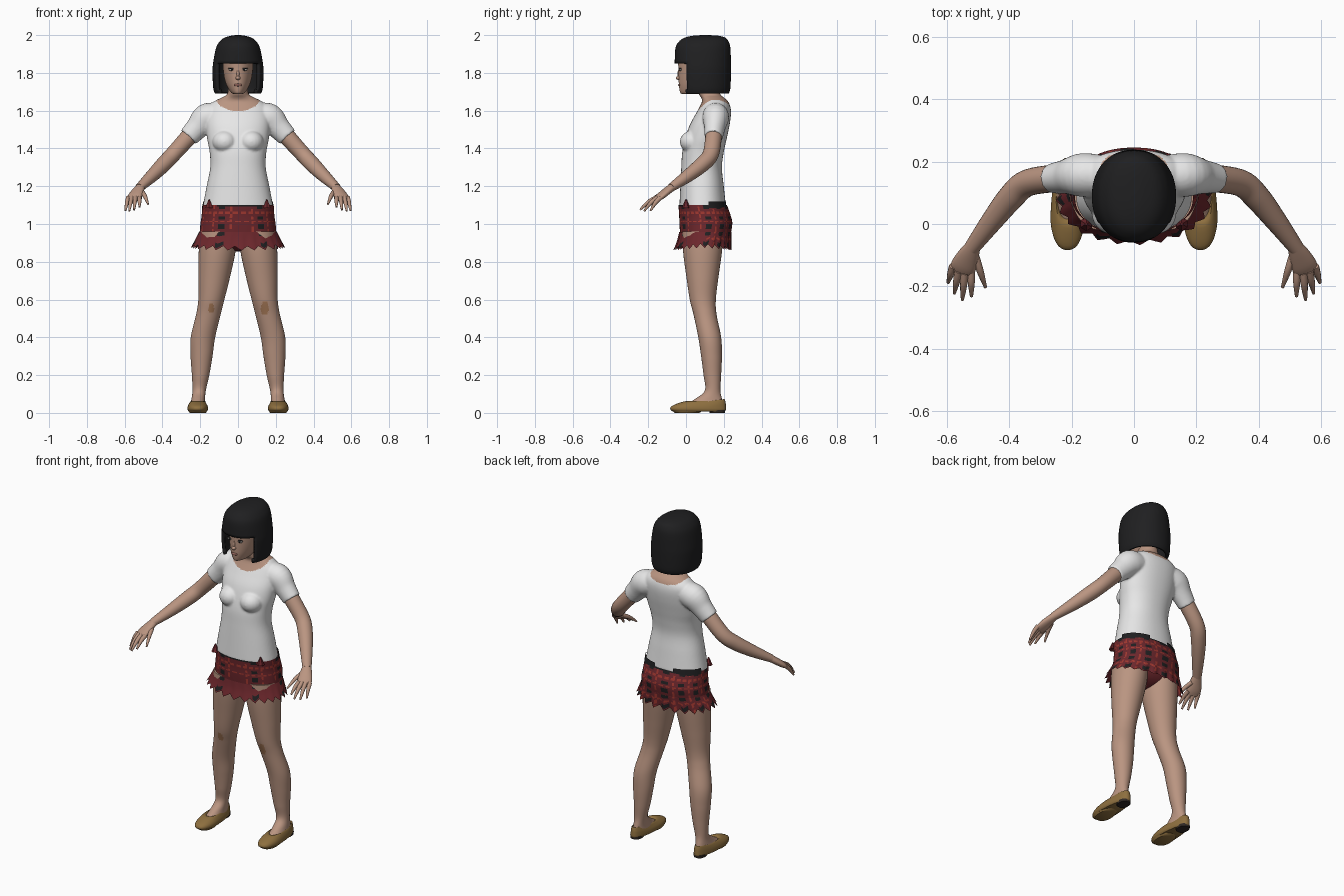
import bpy, bmesh
from math import cos, sin, pi, copysign
from mathutils import Vector, Matrix

cube = bpy.data.objects.get("Cube")
if cube:
    bpy.data.objects.remove(cube, do_unlink=True)


def material(name, r, g, b):
    mat = bpy.data.materials.new(name)
    mat.use_nodes = True
    mat.diffuse_color = (r, g, b, 1)
    shader = mat.node_tree.nodes["Principled BSDF"]
    shader.inputs["Base Color"].default_value = (r, g, b, 1)
    shader.inputs["Roughness"].default_value = 0.8
    return mat


skin = material("skin", .49, .30, .22)
graze = material("knee graze", .36, .18, .09)
white = material("white cotton", .8, .8, .8)
black = material("black", .014, .014, .015)
dark_red = material("dark red", .15, .02, .025)
bright_red = material("bright red", .36, .04, .03)
tan = material("tan leather", .27, .16, .05)
sole_dark = material("dark sole", .03, .022, .018)
lip = material("lips", .36, .16, .13)
eye_white = material("eye white", .6, .56, .52)


# ---- shape helpers ----
def smooth_rows(rows, sub):
    """Catmull-Rom interpolation of rows of numbers."""
    out = []
    for k in range(len(rows) - 1):
        a, b, c, d = [rows[min(max(k + o, 0), len(rows) - 1)] for o in (-1, 0, 1, 2)]
        for s in range(sub):
            t = s / sub
            out.append([q + .5 * t * (r - p + t * (2*p - 5*q + 4*r - u + t * (3*q - p - 3*r + u)))
                        for p, q, r, u in zip(a, b, c, d)])
    return out + [list(rows[-1])]


def oval(angle, power):
    c, s = cos(angle), sin(angle)
    return copysign(abs(c) ** (2 / power), c), copysign(abs(s) ** (2 / power), s)


def level_rings(rows, n=48, sub=5, power=2, side=1):
    """Horizontal rings from rows of z, x0, x1, y0, y1 or z, half width, y0, y1."""
    rows = [r if len(r) == 5 else (r[0], -r[1], *r[1:]) for r in rows]
    rings = []
    for z, x0, x1, y0, y1 in smooth_rows(rows, sub):
        ring = []
        for i in range(n):
            c, s = oval(2 * pi * i / n, power)
            ring.append(Vector((side * ((x0 + x1) + c * (x1 - x0)) / 2, ((y0 + y1) + s * (y1 - y0)) / 2, z)))
        rings.append(ring)
    return rings


def tube_rings(rows, n=20, sub=5, side=1):
    """Rings across a path from rows of x, y, z, horizontal radius, other radius."""
    rows = smooth_rows(rows, sub)
    mids = [Vector(r[:3]) for r in rows]
    rings = []
    for k, row in enumerate(rows):
        along = (mids[min(k + 1, len(mids) - 1)] - mids[max(k - 1, 0)]).normalized()
        u = along.cross(Vector((0, 0, 1))).normalized()
        v = u.cross(along)
        pts = [mids[k] + u * cos(2*pi*i/n) * row[3] + v * sin(2*pi*i/n) * row[4] for i in range(n)]
        rings.append([Vector((side * p.x, p.y, p.z)) for p in pts])
    return rings


def skin_rings(bm, rings, caps=(True, True)):
    loops = [[bm.verts.new(p) for p in ring] for ring in rings]
    n = len(loops[0])
    for a, b in zip(loops, loops[1:]):
        for i in range(n):
            bm.faces.new((a[i], a[(i + 1) % n], b[(i + 1) % n], b[i]))
    for wanted, loop in zip(caps, (loops[0], loops[-1])):
        if wanted:
            bm.faces.new(loop)


def add_ball(bm, centre, radii, segments=20):
    place = Matrix.Translation(centre) @ Matrix.Diagonal((*radii, 1))
    bmesh.ops.create_uvsphere(bm, u_segments=segments, v_segments=segments // 2 + 2, radius=1, matrix=place)


def paint(mesh, mats, rule):
    for mat in mats:
        mesh.materials.append(mat)
    if rule:
        for face in mesh.polygons:
            face.material_index = rule(face.center, face.index)


def finish(name, bm, mats, rule=None, angle=50):
    bmesh.ops.recalc_face_normals(bm, faces=bm.faces)
    mesh = bpy.data.meshes.new(name)
    bm.to_mesh(mesh)
    bm.free()
    ob = bpy.data.objects.new(name, mesh)
    bpy.context.collection.objects.link(ob)
    paint(mesh, mats, rule)
    shade(ob, angle)
    return ob


def shade(ob, angle=50):
    bpy.ops.object.select_all(action='DESELECT')
    ob.select_set(True)
    bpy.context.view_layer.objects.active = ob
    bpy.ops.object.shade_smooth_by_angle(angle=angle * pi / 180)


def solid(name, rings, mats, rule=None, caps=(True, True)):
    bm = bmesh.new()
    skin_rings(bm, rings, caps)
    return finish(name, bm, mats, rule)


def ball(name, centre, radii, mat):
    bm = bmesh.new()
    add_ball(bm, centre, radii)
    return finish(name, bm, [mat])


# ---- shirt, upper chest and neck fused into one surface ----
bm = bmesh.new()
skin_rings(bm, level_rings([
    (1.09, .187, -.035, .212), (1.2, .166, -.03, .2), (1.3, .147, -.025, .19), (1.38, .15, -.02, .2),
    (1.45, .163, -.005, .215), (1.52, .17, .018, .23), (1.58, .168, .05, .238), (1.62, .158, .072, .235),
    (1.65, .125, .085, .222), (1.67, .085, .08, .2), (1.69, .056, .066, .18), (1.75, .05, .05, .17)], 56, 5, 2.2))
for side in (1, -1):
    skin_rings(bm, tube_rings([
        (.1, .155, 1.575, .065, .065), (.165, .157, 1.562, .07, .076),
        (.215, .152, 1.51, .056, .062), (.262, .146, 1.46, .048, .054)], 28, 5, side))
    add_ball(bm, (side * .07, .035, 1.435), (.066, .068, .06))
shirt = finish("shirt_and_neck", bm, [])
fuse = shirt.modifiers.new("fuse", 'REMESH')
fuse.mode, fuse.voxel_size = 'VOXEL', .0065
soften = shirt.modifiers.new("soften", 'SMOOTH')
soften.iterations = 4
graph = bpy.context.evaluated_depsgraph_get()
fused = bpy.data.meshes.new_from_object(shirt.evaluated_get(graph))
shirt.modifiers.clear()
shirt.data = fused


def neckline(p, i):
    depth = .075 if p.y < .13 else .045
    return int(p.z > 1.67 or (p.x / .118) ** 2 + ((p.z - 1.672) / depth) ** 2 < 1)


fused.materials.clear()
paint(fused, [white, skin], neckline)
shade(shirt)

# ---- head and face ----
solid("head", level_rings([
    (1.687, .018, -.015, .08), (1.695, .036, -.03, .12), (1.73, .059, -.037, .17), (1.77, .072, -.039, .19),
    (1.82, .079, -.04, .2), (1.87, .08, -.04, .2), (1.93, .07, -.02, .18), (1.96, .03, .03, .13)]), [skin])
ball("nose", (0, -.036, 1.773), (.013, .018, .011), skin)
ball("nose_bridge", (0, -.034, 1.795), (.008, .011, .026), skin)
ball("mouth", (0, -.036, 1.736), (.022, .006, .007), lip)
for side, label in ((1, "left"), (-1, "right")):
    ball(label + "_eye", (side * .034, -.029, 1.817), (.016, .006, .006), eye_white)
    ball(label + "_iris", (side * .033, -.033, 1.817), (.006, .004, .006), black)
    ball(label + "_lash", (side * .035, -.030, 1.824), (.018, .006, .0025), black)

# ---- bobbed hair with a straight fringe ----
bm = bmesh.new()
skin_rings(bm, level_rings([
    (1.69, .122, -.045, .226), (1.72, .131, -.055, .235), (1.8, .135, -.06, .238), (1.85, .132, -.06, .238),
    (1.93, .117, -.056, .235), (1.965, .098, -.038, .226), (1.986, .072, -.008, .208),
    (1.997, .035, .04, .17), (2, .008, .09, .11)], 64, 5, 2.15), (False, True))
opening = [f for f in bm.faces if f.calc_center_median().z < 1.85 and f.calc_center_median().y < .002]
bmesh.ops.delete(bm, geom=opening, context='FACES')
hair = finish("hair", bm, [black])
thick = hair.modifiers.new("thickness", 'SOLIDIFY')
thick.thickness, thick.offset = .018, -1

# ---- plaid skirt with a pleated ruffle ----
COLS = 96


def plaid(p, i):
    col, row = i % COLS, i // COLS
    if p.z > 1.088 and abs(p.x) < .11:
        return 1
    if col % 8 < 3 and row % 5 < 2 and (p.y > .1 or col % 16 < 8):
        return 1
    return 2 if (col % 8 == 5 or row % 5 == 3) and (p.y > .1 or p.z > .96) and (col + row) % 3 else 0


plaid_mats = [dark_red, black, bright_red]
solid("skirt", level_rings([
    (1.1, .189, -.04, .217), (1.04, .193, -.036, .238), (1, .199, -.035, .245), (.935, .205, -.03, .235)],
    COLS, 5, 2.2), plaid_mats, plaid, (False, False))
rings = level_rings([(.957, .207, -.036, .241), (.92, .225, -.045, .237), (.885, .243, -.06, .234)], COLS, 4, 2.1)
for k, ring in enumerate(rings):
    amount = k / (len(rings) - 1)
    for i, p in enumerate(ring):
        fold = (0, 1, 0, -1)[i % 4] * amount
        out = Vector((p.x, p.y - .09, 0)).normalized()
        p += out * .008 * fold
        p.z -= .011 * fold + .014 * amount * abs(sin(2 * pi * i / COLS))
solid("skirt_ruffle", rings, plaid_mats, plaid, (False, False))
ball("skirt_lining", (0, .09, .935), (.185, .1, .08), dark_red)

# ---- waistband showing behind, and cloth tufts at the hem ----
bm = bmesh.new()
skin_rings(bm, level_rings([(1.085, .193, -.04, .221), (1.12, .188, -.036, .215)], 64, 2, 2.2), (False, False))
hidden = [f for f in bm.faces if f.calc_center_median().y < .12 or abs(f.calc_center_median().x) < .06]
bmesh.ops.delete(bm, geom=hidden, context='FACES')
finish("waistband", bm, [black])
for side, label in ((1, "left"), (-1, "right")):
    bm = bmesh.new()
    bmesh.ops.create_cone(bm, segments=6, radius1=.022, radius2=.004, depth=.045, cap_ends=True,
                          matrix=Matrix.Translation((side * .153, .0, 1.108)))
    finish(label + "_tuft", bm, [dark_red])

# ---- limbs, hands and shoes ----
for side, label in ((1, "left"), (-1, "right")):
    size = 1 if side > 0 else .55
    solid(label + "_leg", level_rings([
        (.96, .005, .2, -.02, .2), (.85, .014, .208, -.015, .19), (.72, .042, .21, .002, .172),
        (.6, .072, .21, .02, .158), (.52, .092, .222, .04, .162), (.4, .121, .25, .065, .186),
        (.3, .135, .251, .08, .19), (.2, .152, .244, .093, .186), (.12, .17, .241, .1, .182),
        (.075, .174, .246, .05, .19), (.035, .17, .255, -.02, .2)], 64, 9, 2, side), [skin, graze],
        lambda p, i: int(p.y < .09 and ((abs(p.x) - .142) / .021) ** 2 + ((p.z - .555) / .04) ** 2 < size))

    solid(label + "_arm", tube_rings([
        (.2, .152, 1.53, .044, .045), (.262, .146, 1.46, .044, .045), (.345, .13, 1.368, .043, .042),
        (.395, .085, 1.315, .042, .041), (.455, .01, 1.255, .035, .034),
        (.521, -.078, 1.193, .025, .022)], 24, 6, side), [skin])
    solid(label + "_palm", tube_rings([
        (.515, -.07, 1.198, .024, .021), (.53, -.1, 1.175, .034, .02), (.546, -.135, 1.147, .041, .018),
        (.556, -.158, 1.128, .036, .012)], 20, 4, side), [skin])
    fingers = {"index": (.522, -.150, .521, -.232, 1.09), "middle": (.543, -.157, .55, -.243, 1.075),
               "ring": (.562, -.15, .576, -.222, 1.068), "little": (.58, -.135, .596, -.188, 1.07),
               "thumb": (.508, -.105, .476, -.203, 1.105)}
    for finger, (x0, y0, x1, y1, z1) in fingers.items():
        z0 = 1.17 if finger == "thumb" else 1.14
        mid = ((x0 + x1) / 2, (y0 + y1) / 2, (z0 + z1) / 2 + .008, .011, .011)
        solid(f"{label}_{finger}_finger", tube_rings(
            [(x0, y0, z0, .013, .013), mid, (x1, y1, z1, .005, .005)], 10, 4, side), [skin])

    # slip-on shoe, narrowed towards the heel
    rings = level_rings([
        (.008, .162, .264, -.07, .205), (.018, .156, .27, -.083, .212), (.034, .157, .269, -.078, .211),
        (.05, .164, .263, -.045, .208), (.062, .172, .254, .0, .203), (.05, .18, .246, .02, .195)],
        40, 3, 2.4, side)
    for ring in rings:
        for p in ring:
            p.x = side * .214 + (p.x - side * .214) * (1 - max(0, p.y) * 1.3)
            p.z += .012 * max(0, p.y - .12) / .09 * (p.z > .03)
    solid(label + "_shoe", rings, [tan])
    solid(label + "_shoe_heel", level_rings(
        [(0, .182, .246, .125, .206), (.016, .18, .248, .12, .208)], 28, 2, 2.4, side), [sole_dark])
    solid(label + "_shoe_sole", level_rings(
        [(0, .17, .256, -.06, .07), (.012, .163, .263, -.074, .09)], 32, 2, 2.3, side), [tan])
